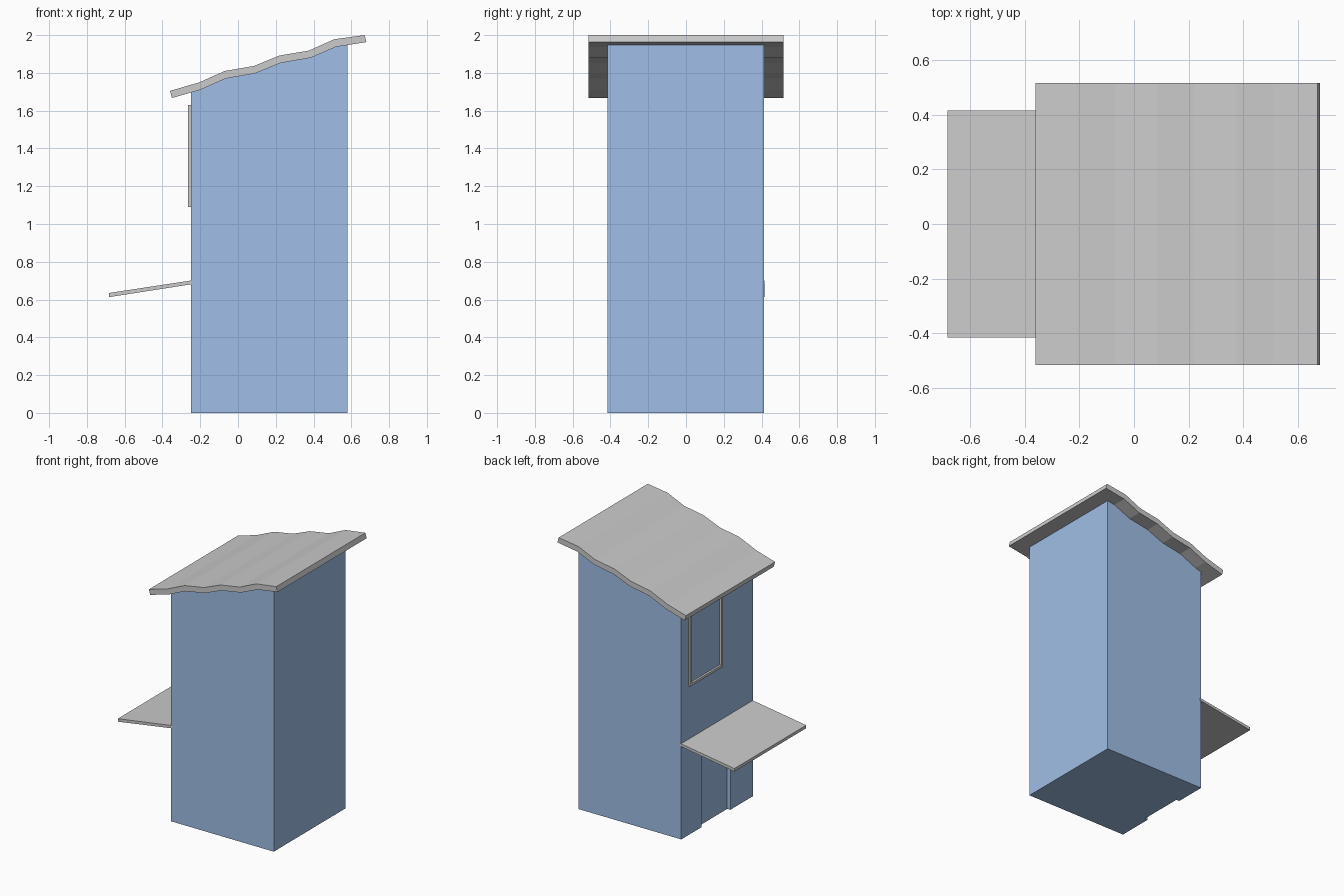
import bpy, bmesh

if "Cube" in bpy.data.objects:
    bpy.data.objects.remove(bpy.data.objects["Cube"])

def finish(bm, name, mat=None):
    bmesh.ops.recalc_face_normals(bm, faces=bm.faces)
    mesh = bpy.data.meshes.new(name)
    bm.to_mesh(mesh)
    bm.free()
    ob = bpy.data.objects.new(name, mesh)
    bpy.context.collection.objects.link(ob)
    if mat:
        mesh.materials.append(mat)
    return ob

def prism(name, profile, y0, y1, mat=None):
    """Extrude an (x, z) outline along y."""
    bm = bmesh.new()
    face = bm.faces.new([bm.verts.new((x, y0, z)) for x, z in profile])
    ext = bmesh.ops.extrude_face_region(bm, geom=[face])
    verts = [g for g in ext["geom"] if isinstance(g, bmesh.types.BMVert)]
    bmesh.ops.translate(bm, vec=(0, y1 - y0, 0), verts=verts)
    return finish(bm, name, mat)

def box_profile(x0, x1, z0, z1):
    return [(x0, z0), (x1, z0), (x1, z1), (x0, z1)]

blue = bpy.data.materials.new("blue_wall")
blue.diffuse_color = (0.35, 0.52, 0.8, 1)
blue.use_nodes = True
blue.node_tree.nodes["Principled BSDF"].inputs["Base Color"].default_value = blue.diffuse_color

# wavy roof slab
roof_top = [(-0.36, 1.705), (-0.21, 1.748), (-0.07, 1.81), (0.085, 1.837),
            (0.22, 1.892), (0.375, 1.918), (0.51, 1.978), (0.67, 2.0)]
roof_under = [(-0.35, 1.667), (-0.2, 1.71), (-0.065, 1.77), (0.09, 1.797),
              (0.225, 1.852), (0.385, 1.88), (0.52, 1.938), (0.68, 1.963)]
prism("roof", roof_top + roof_under[::-1], -0.515, 0.515)

# tower walls, topped by the line of the roof underside
inner = [(x, z + 0.004) for x, z in roof_under[1:-1]]
walls = prism("walls", [(-0.25, 0), (0.58, 0), (0.58, 1.955)] + inner[::-1] + [(-0.25, 1.70)],
              -0.415, 0.412, blue)

# shallow doorway recess cut out of the left wall
cutter = prism("doorway_cutter", box_profile(-0.4, -0.225, -0.1, 0.62), -0.155, 0.18)
cutter.hide_render = True
cutter.hide_set(True)
cut = walls.modifiers.new("doorway", "BOOLEAN")
cut.operation = "DIFFERENCE"
cut.solver = "EXACT"
cut.object = cutter

# sloping awning over the door
prism("awning", [(-0.24, 0.682), (-0.24, 0.702), (-0.682, 0.635), (-0.682, 0.613)],
      -0.415, 0.415)

# window frame: two rails and two stiles
wy0, wy1, wz0, wz1, t = -0.05, 0.33, 1.09, 1.63, 0.018
for name, y0, y1, z0, z1 in [
        ("window_sill", wy0, wy1, wz0, wz0 + t),
        ("window_head", wy0, wy1, wz1 - t, wz1),
        ("window_stile_front", wy0, wy0 + t, wz0 + t, wz1 - t),
        ("window_stile_back", wy1 - t, wy1, wz0 + t, wz1 - t)]:
    prism(name, box_profile(-0.265, -0.245, z0, z1), y0, y1)
